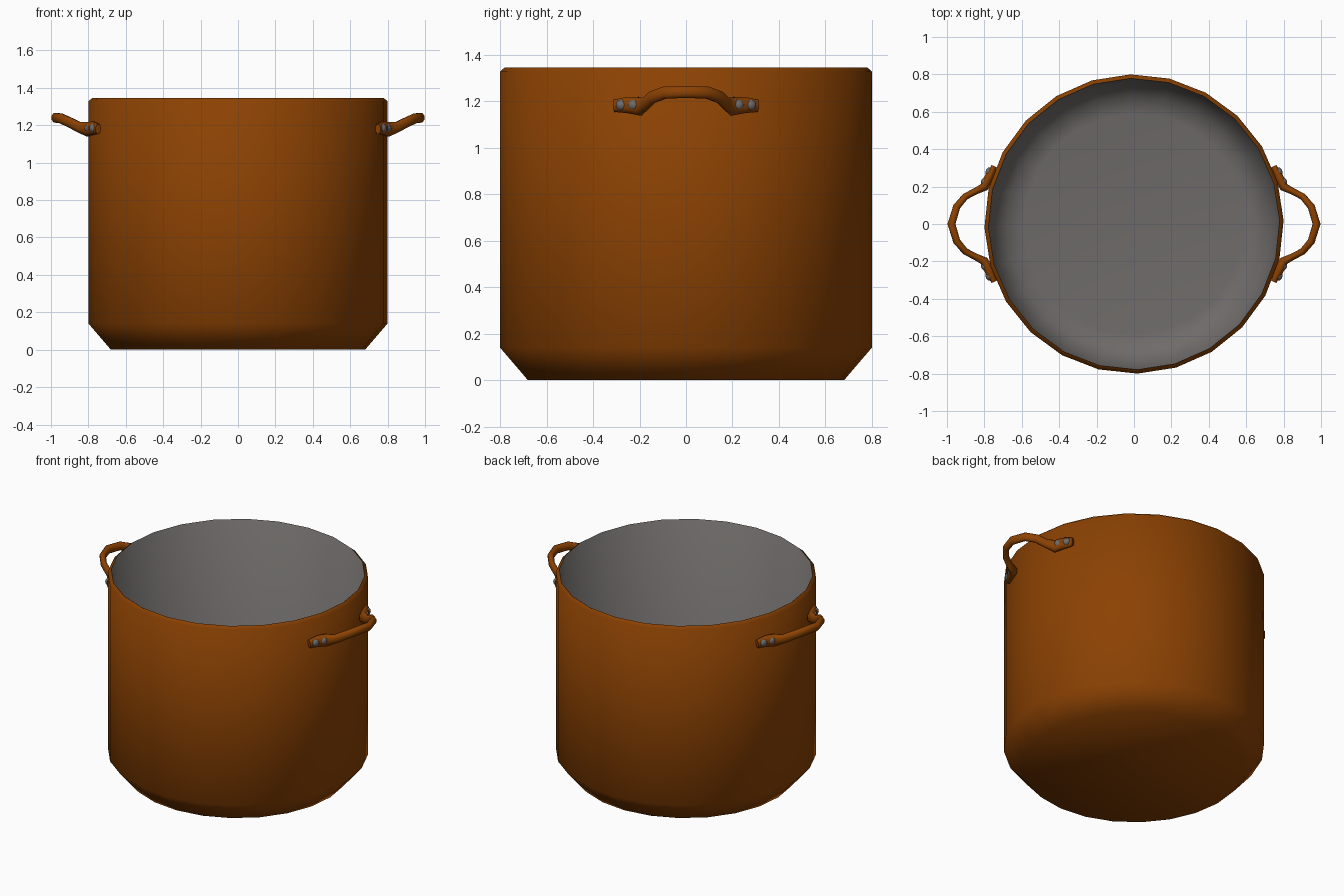
import bpy, bmesh, math
from mathutils import Vector, Matrix

if "Cube" in bpy.data.objects:
    bpy.data.objects.remove(bpy.data.objects["Cube"])


def material(name, rgb):
    m = bpy.data.materials.new(name)
    m.diffuse_color = (*rgb, 1)
    m.use_nodes = True
    m.node_tree.nodes["Principled BSDF"].inputs["Base Color"].default_value = m.diffuse_color
    return m


copper = material("copper_brown", (0.26, 0.054, 0.0008))
steel = material("steel_grey", (0.155, 0.146, 0.14))


def finish(bm, name, mats, angle=65):
    bmesh.ops.recalc_face_normals(bm, faces=bm.faces)
    me = bpy.data.meshes.new(name)
    bm.to_mesh(me)
    bm.free()
    ob = bpy.data.objects.new(name, me)
    bpy.context.collection.objects.link(ob)
    for m in mats:
        me.materials.append(m)
    bpy.ops.object.select_all(action='DESELECT')
    ob.select_set(True)
    bpy.context.view_layer.objects.active = ob
    bpy.ops.object.shade_smooth_by_angle(angle=math.radians(angle))
    return ob


def bridge(bm, a, b, mat=0):
    n = len(a)
    for i in range(n):
        f = bm.faces.new((a[i], a[(i + 1) % n], b[(i + 1) % n], b[i]))
        f.material_index = mat


# Pot body: turned profile (radius, height), bevelled lip, grey lining inside
SIDES = 24
TURN = math.radians(1.3)
profile = [(0.68, 0), (0.80, 0.14), (0.80, 1.328), (0.779, 1.346),
           (0.777, 1.345), (0.777, 0.16), (0.68, 0.035), (0.59, 0.02)]
bm = bmesh.new()
rings = []
for r, z in profile:
    rings.append([bm.verts.new((r * math.cos(TURN + math.tau * i / SIDES),
                                r * math.sin(TURN + math.tau * i / SIDES), z))
                  for i in range(SIDES)])
for k in range(len(rings) - 1):
    bridge(bm, rings[k], rings[k + 1], 1 if k >= 3 else 0)
bm.faces.new(rings[0])
bm.faces.new(rings[-1]).material_index = 1
finish(bm, "pot_body", [copper, steel])

# Handle path, one half: x, y, z, half height, half depth
half = [(0.748, -0.308, 1.180, 0.028, 0.016),
        (0.776, -0.250, 1.184, 0.038, 0.025),
        (0.800, -0.198, 1.178, 0.042, 0.025),
        (0.850, -0.174, 1.190, 0.030, 0.019),
        (0.903, -0.146, 1.217, 0.028, 0.019),
        (0.948, -0.092, 1.237, 0.028, 0.021)]
path = half + [(0.976, 0, 1.240, 0.028, 0.023)]
path += [(x, -y, z, h, d) for x, y, z, h, d in reversed(half)]


def handle(name, spin):
    bm = bmesh.new()
    pts = [Vector(p[:3]) for p in path]
    loops = []
    for i, p in enumerate(path):
        t = (pts[min(i + 1, len(pts) - 1)] - pts[max(i - 1, 0)]).normalized()
        side = t.cross(Vector((0, 0, 1))).normalized()
        up = side.cross(t)
        loops.append([bm.verts.new(pts[i] + up * p[3] * math.sin(a) + side * p[4] * math.cos(a))
                      for a in (math.tau * (j + 0.5) / 8 for j in range(8))])
    for a, b in zip(loops, loops[1:]):
        bridge(bm, a, b)
    bm.faces.new(loops[0])
    bm.faces.new(loops[-1])
    bm.transform(Matrix.Rotation(spin, 4, 'Z'))
    finish(bm, name, [copper])


# Low rounded rivet heads on the handle plates
def rivets(name, spin):
    bm = bmesh.new()
    for y, r in ((0.225, 0.830), (0.278, 0.823)):
        for s in (-1, 1):
            ang = math.asin(s * y / r)
            m = (Matrix.Rotation(ang, 4, 'Z') @ Matrix.Translation((r, 0, 1.184))
                 @ Matrix.Diagonal((0.020, 0.026, 0.024, 1)))
            bmesh.ops.create_uvsphere(bm, u_segments=10, v_segments=6, radius=1, matrix=m)
    bm.transform(Matrix.Rotation(spin, 4, 'Z'))
    finish(bm, name, [steel])


for side, spin in (("right", 0), ("left", math.pi)):
    handle(side + "_handle", spin)
    rivets(side + "_rivets", spin)
